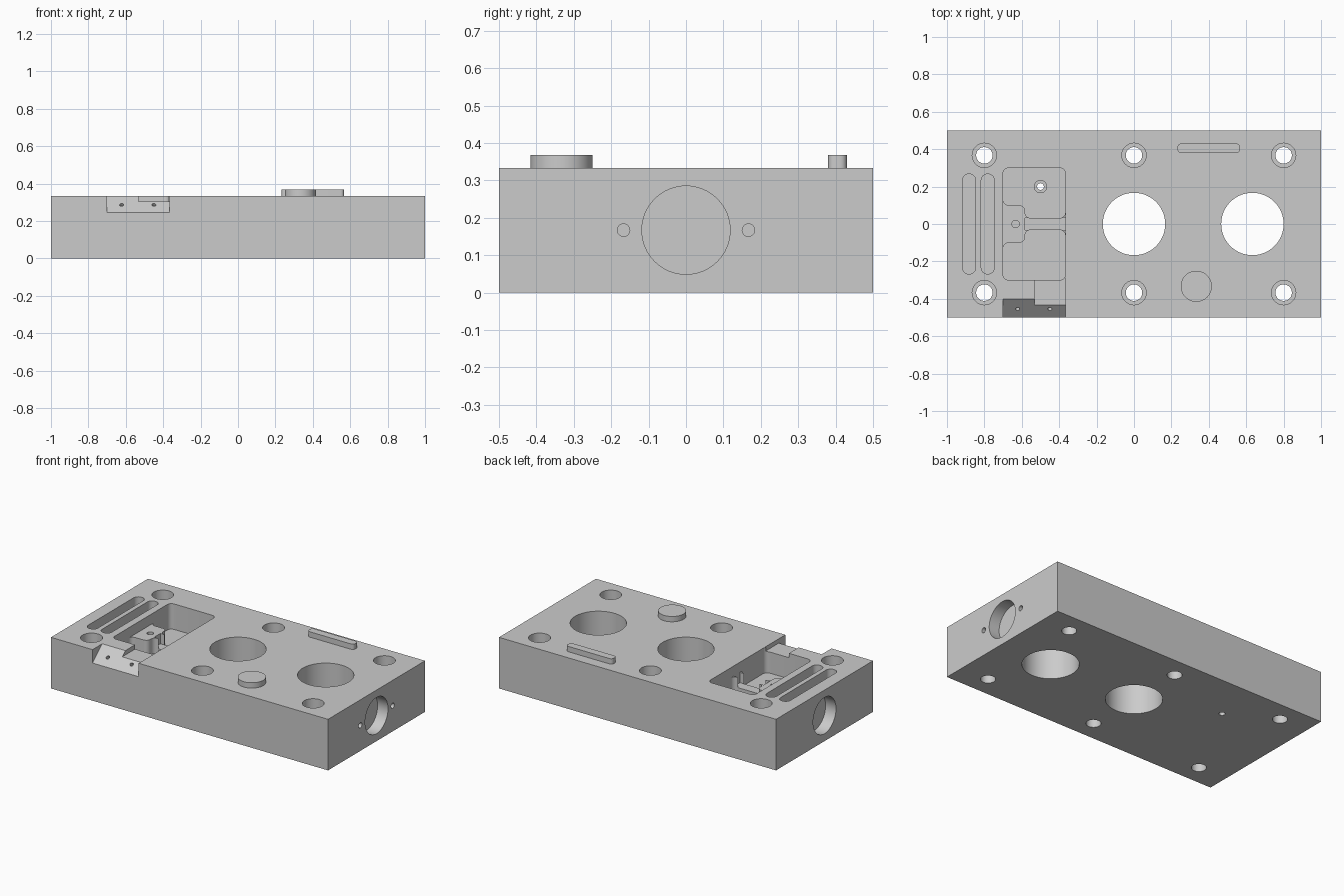
import bpy, bmesh, math
from mathutils import Vector, Matrix

if "Cube" in bpy.data.objects:
    bpy.data.objects.remove(bpy.data.objects["Cube"])

TOP = 1 / 3
OVER = 0.42  # cutters end well above the top face


def rounded(points, r):
    """Round every corner of a closed 2D outline with a short arc."""
    out = []
    n = len(points)
    for i in range(n):
        p = Vector(points[i])
        a = (Vector(points[i - 1]) - p).normalized()
        b = (Vector(points[(i + 1) % n]) - p).normalized()
        half = a.angle(b) / 2
        c = p + (a + b).normalized() * (r / math.sin(half))
        s = p + a * (r / math.tan(half)) - c
        e = p + b * (r / math.tan(half)) - c
        sweep = s.angle(e)
        for k in range(7):
            t = k / 6
            v = (s * math.sin((1 - t) * sweep) + e * math.sin(t * sweep)) / math.sin(sweep)
            out.append(tuple(c + v))
    return out


def rect(x0, x1, y0, y1, r=0):
    pts = [(x0, y0), (x1, y0), (x1, y1), (x0, y1)]
    return rounded(pts, r) if r else pts


def add(name, bm):
    bmesh.ops.recalc_face_normals(bm, faces=bm.faces)
    me = bpy.data.meshes.new(name)
    bm.to_mesh(me)
    bm.free()
    ob = bpy.data.objects.new(name, me)
    bpy.context.collection.objects.link(ob)
    return ob


def prism(name, outline, lo, hi, along_x=False):
    bm = bmesh.new()
    pos = (lambda u, v, w: (w, u, v)) if along_x else (lambda u, v, w: (u, v, w))
    face = bm.faces.new([bm.verts.new(pos(u, v, lo)) for u, v in outline])
    ext = bmesh.ops.extrude_face_region(bm, geom=[face])
    moved = [g for g in ext["geom"] if isinstance(g, bmesh.types.BMVert)]
    bmesh.ops.translate(bm, verts=moved, vec=Vector(pos(0, 0, hi - lo)))
    return add(name, bm)


def cylinder(name, centre, r, depth, rot=None, segs=64):
    bm = bmesh.new()
    m = Matrix.Translation(centre) @ (rot or Matrix())
    bmesh.ops.create_cone(bm, cap_ends=True, segments=segs, radius1=r, radius2=r,
                          depth=depth, matrix=m)
    return add(name, bm)


def cut(ob):
    ob.hide_render = True
    mod = plate.modifiers.new("cut", "BOOLEAN")
    mod.operation, mod.solver, mod.object = "DIFFERENCE", "EXACT", ob
    bpy.context.view_layer.objects.active = plate
    bpy.ops.object.modifier_apply(modifier=mod.name)
    bpy.data.objects.remove(ob)


def drill(x, y, r, bottom, segs=32):
    cut(cylinder("drill", (x, y, (bottom + OVER) / 2), r, OVER - bottom, segs=segs))


# Base plate
plate = prism("plate", rect(-1, 1, -0.5, 0.5), 0, TOP)

# Large through bores
for x in (0, 0.633):
    drill(x, 0, 0.1667, -0.1, 96)

# Counterbored bolt holes
for x in (-0.8, 0, 0.8):
    for y in (-0.367, 0.367):
        drill(x, y, 0.065, TOP - 0.1, 48)
        drill(x, y, 0.044, -0.1, 48)

# Twin long slots
for x in (-0.917, -0.817):
    cut(prism("slot", rect(x, x + 0.07, -0.267, 0.267, 0.033), TOP - 0.08, OVER))

# Pocket with a raised block and a lower bridge across the middle
cut(prism("pocket", rect(-0.7, -0.367, -0.3, 0.3, 0.03), 0.267, OVER))
for s in (1, -1):
    half = [(-0.7, 0.1), (-0.583, 0.1), (-0.583, 0.032), (-0.367, 0.032),
            (-0.367, 0.3), (-0.7, 0.3)]
    cut(prism("pocket", [(x, s * y) for x, y in rounded(half, 0.03)], 0.167, 0.3))
cut(prism("bridge_relief", rect(-0.583, -0.367, -0.032, 0.032), 0.2, 0.3))
drill(-0.633, 0, 0.02, 0.19)
drill(-0.5, 0.2, 0.033, 0.13)
drill(-0.5, 0.2, 0.018, -0.1)

# Sloped front notch, shallow channel and two angled screw holes
DROP = 0.0875
cut(prism("slope", [(-0.52, TOP - 1.2 * DROP), (-0.38, TOP + 0.2 * DROP),
                    (-0.52, TOP + 0.2 * DROP)], -0.7, -0.367, True))
cut(prism("channel", rect(-0.533, -0.367, -0.52, -0.29), 0.305, OVER))
tilt = Matrix.Rotation(math.atan2(DROP, 0.1), 4, "X")
for x in (-0.622, -0.45):
    cut(cylinder("screw", (x, -0.455, 0.287), 0.011, 0.1, tilt, 24))

# Side recesses, plus two small holes on the right face
sideways = Matrix.Rotation(math.pi / 2, 4, "Y")
for x in (-1, 1):
    cut(cylinder("recess", (x, 0, 0.167), 0.118, 0.15, sideways))
for y in (-0.167, 0.167):
    cut(cylinder("screw", (1, y, 0.167), 0.0167, 0.2, sideways, 32))

# Raised round boss and rounded bar
boss = cylinder("round_boss", (0.333, -0.333, TOP + 0.0175), 0.083, 0.035)
bar = prism("raised_bar", rect(0.233, 0.567, 0.38, 0.43, 0.018), TOP, TOP + 0.035)

# Smooth round walls, keep edges crisp
for ob in (plate, boss, bar):
    bpy.ops.object.select_all(action="DESELECT")
    ob.select_set(True)
    bpy.context.view_layer.objects.active = ob
    bpy.ops.object.shade_smooth_by_angle(angle=math.radians(30))
